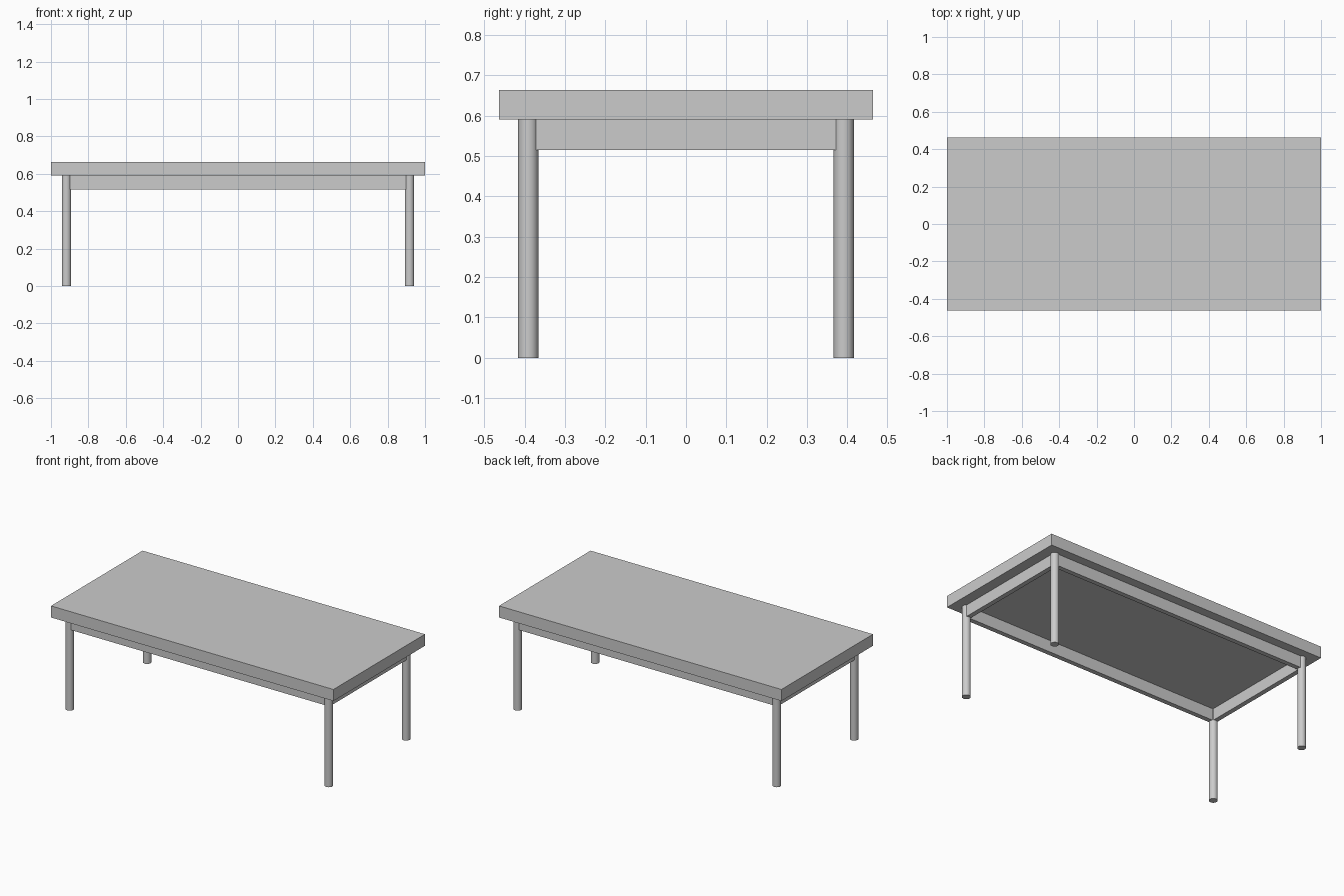
import bpy
from math import radians

if "Cube" in bpy.data.objects:
    bpy.data.objects.remove(bpy.data.objects["Cube"])

HALF_Y = 0.463            # half depth of the top
TOP_Z, UNDER_Z = 0.664, 0.590
LEG_X, LEG_Y, LEG_R = 0.917, 0.391, 0.025
APRON_Z, APRON_T = 0.515, 0.03


def box(name, x, y, z):
    """Box from (min, max) pairs on each axis."""
    bpy.ops.mesh.primitive_cube_add(size=1, location=[sum(p) / 2 for p in (x, y, z)])
    ob = bpy.context.object
    ob.name = name
    ob.scale = [p[1] - p[0] for p in (x, y, z)]
    bpy.ops.object.transform_apply(location=False, rotation=False, scale=True)
    return ob


# Table top
box("table_top", (-1, 1), (-HALF_Y, HALF_Y), (UNDER_Z, TOP_Z))

# Round legs
for sx, side in ((-1, "left"), (1, "right")):
    for sy, end in ((-1, "front"), (1, "back")):
        bpy.ops.mesh.primitive_cylinder_add(
            vertices=32, radius=LEG_R, depth=UNDER_Z,
            location=(sx * LEG_X, sy * LEG_Y, UNDER_Z / 2))
        bpy.context.object.name = f"{end}_{side}_leg"
        bpy.ops.object.shade_smooth_by_angle(angle=radians(30))

# Apron rails, tucked into the legs
t, tuck = APRON_T / 2, 0.016
rail_z = (APRON_Z, UNDER_Z)
for s, end, side in ((-1, "front", "left"), (1, "back", "right")):
    ex, ey = LEG_X - tuck, LEG_Y - tuck
    box(f"{end}_apron", (-ex, ex), (s * LEG_Y - t, s * LEG_Y + t), rail_z)
    box(f"{side}_apron", (s * LEG_X - t, s * LEG_X + t), (-ey, ey), rail_z)
